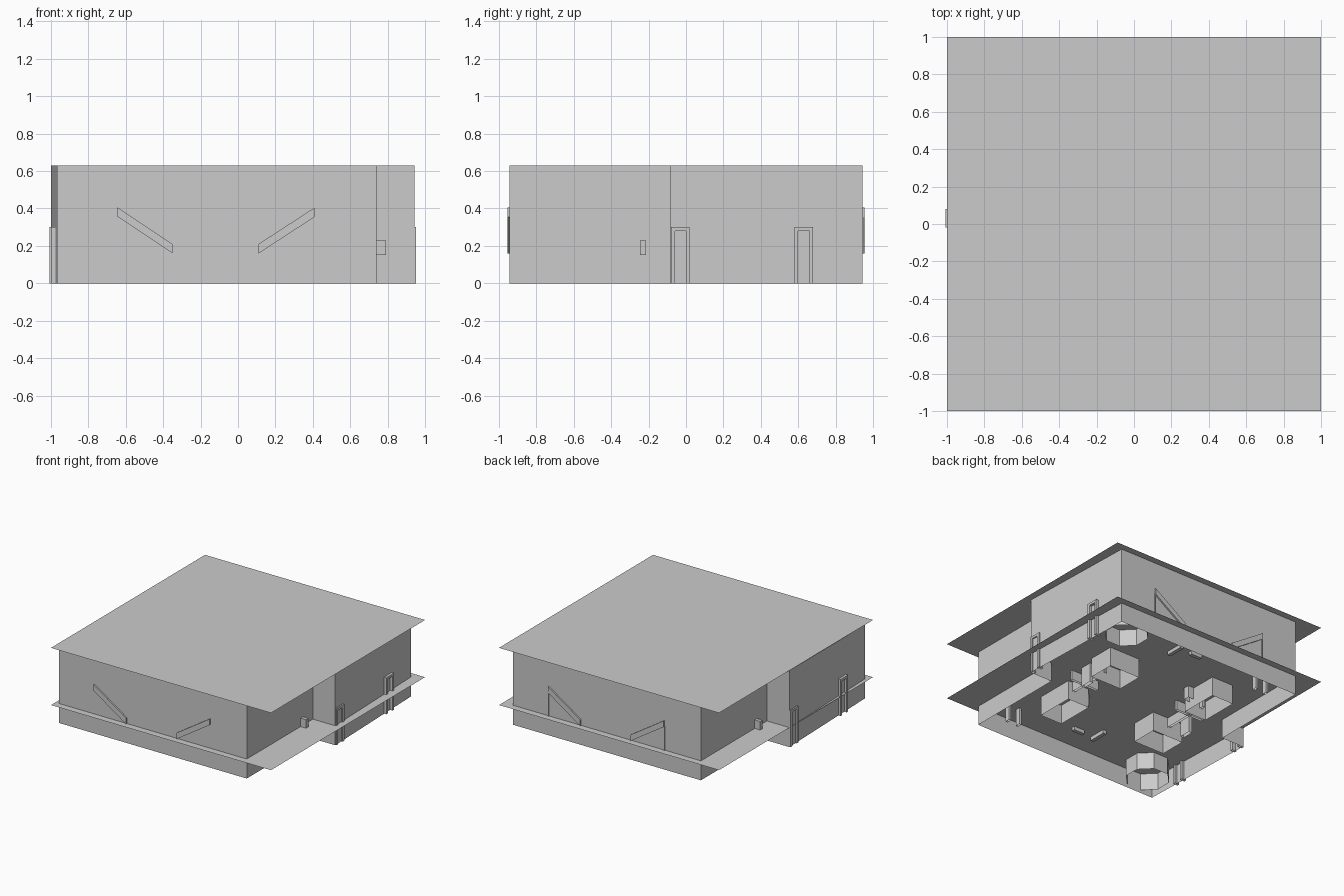
import bpy, math

if "Cube" in bpy.data.objects:
    bpy.data.objects.remove(bpy.data.objects["Cube"])

CX = -0.028          # plan is point-symmetric about (CX, 0)
TOP, FLOOR = 0.63, 0.16


def mesh(name, verts, faces):
    me = bpy.data.meshes.new(name)
    me.from_pydata(verts, [], faces)
    me.update()
    ob = bpy.data.objects.new(name, me)
    bpy.context.collection.objects.link(ob)
    return ob


def turn(points):
    """Half turn of plan points about the centre of the building."""
    return [(2 * CX - x, -y) for x, y in points]


def prism(name, pts, z0, z1, cap_top=False, cap_bottom=False):
    """Vertical sheet walls round a closed plan outline, optional caps."""
    n = len(pts)
    verts = [(x, y, z0) for x, y in pts] + [(x, y, z1) for x, y in pts]
    faces = [(i, (i + 1) % n, n + (i + 1) % n, n + i) for i in range(n)]
    if cap_top:
        faces.append(tuple(range(n, 2 * n)))
    if cap_bottom:
        faces.append(tuple(range(n))[::-1])
    return mesh(name, verts, faces)


def rect(x, y, sx, sy):
    a, b = sx / 2, sy / 2
    return [(x - a, y - b), (x + a, y - b), (x + a, y + b), (x - a, y + b)]


def pair(name, pts, z0, z1, top=True, bottom=False):
    """A part and its half-turned twin."""
    prism(name, pts, z0, z1, top, bottom)
    prism(name + "_twin", turn(pts), z0, z1, top, bottom)


# Roof and floor sheets
for name, z in (("roof", TOP), ("floor", FLOOR)):
    mesh(name, [(-1, -1, z), (1, -1, z), (1, 1, z), (-1, 1, z)], [(0, 1, 2, 3)])

# Outer walls with a step on each side and slightly slanting outer stretches
half = [(0.74, -0.943), (0.74, -0.085), (0.943, -0.085), (0.912, 0.943)]
prism("outer_walls", half + turn(half), 0, TOP)

# Door frames on the slanting walls: two posts and a lintel
for i, (x, y) in enumerate(((0.932, -0.03), (0.922, 0.63))):
    for s in (-1, 1):
        pair(f"door_post_{i}_{s + 1}", rect(x, y + s * 0.04, 0.04, 0.02), 0, 0.3)
    pair(f"door_lintel_{i}", rect(x, y, 0.04, 0.06), 0.28, 0.3, True, True)

# Small wall boxes beside the steps
pair("wall_box", rect(0.765, -0.23, 0.05, 0.03), 0.15, 0.23, True, True)

# Sloping rails on front and back walls
def rail(name, xa, za, xb, zb, y0, y1):
    h = 0.05
    prof = [(xa, za), (xb, zb), (xb, zb + h), (xa, za + h)]
    verts = [(x, y, z) for y in (y0, y1) for x, z in prof]
    mesh(name, verts, [(0, 1, 2, 3), (7, 6, 5, 4)] +
         [(i, i + 4, (i + 1) % 4 + 4, (i + 1) % 4) for i in range(4)])


for i, (xt, xb) in enumerate(((-0.643, -0.35), (0.41, 0.11))):
    rail(f"front_rail_{i}", xb, 0.16, xt, 0.355, -0.955, -0.94)
    rail(f"back_rail_{i}", 2 * CX - xb, 0.16, 2 * CX - xt, 0.355, 0.955, 0.94)
    prism(f"back_rail_post_{i}", rect(2 * CX - xt, 0.946, 0.008, 0.01), FLOOR, 0.36)

# Eight-sided corner rooms
pair("corner_room", [(0.73 + 0.17 * math.cos(math.radians(22.5 + 45 * k)),
                      0.78 + 0.17 * math.sin(math.radians(22.5 + 45 * k)))
                     for k in range(8)], 0.02, 0.35)

# Central blocks joined by crossing partitions
pair("inner_block_a", rect(0.37, -0.37, 0.2, 0.32), 0.0, 0.35)
pair("inner_block_b", rect(0.41, 0.27, 0.28, 0.22), 0.0, 0.35)
pair("cross_wall_long", rect(0.42, -0.04, 0.02, 0.42), 0.08, 0.35)
pair("cross_wall_short", rect(0.42, -0.08, 0.26, 0.02), 0.08, 0.35)
pair("cross_pillar", rect(0.5, 0.05, 0.03, 0.1), 0.0, 0.35)
pair("inner_pillar", rect(0.24, -0.29, 0.05, 0.05), 0.06, 0.35)

# Inner frames and low bars
for s in (-1, 1):
    pair(f"inner_frame_post_{s + 1}", rect(0.53 + s * 0.05, -0.78, 0.02, 0.04), 0.02, 0.3)
pair("inner_frame_lintel", rect(0.53, -0.78, 0.08, 0.04), 0.28, 0.3, True, True)
pair("low_bar", rect(-0.22, -0.68, 0.03, 0.15), 0.13, 0.22, True, True)
pair("low_bar_side", rect(0.0, 0.72, 0.1, 0.03), 0.13, 0.22, True, True)
